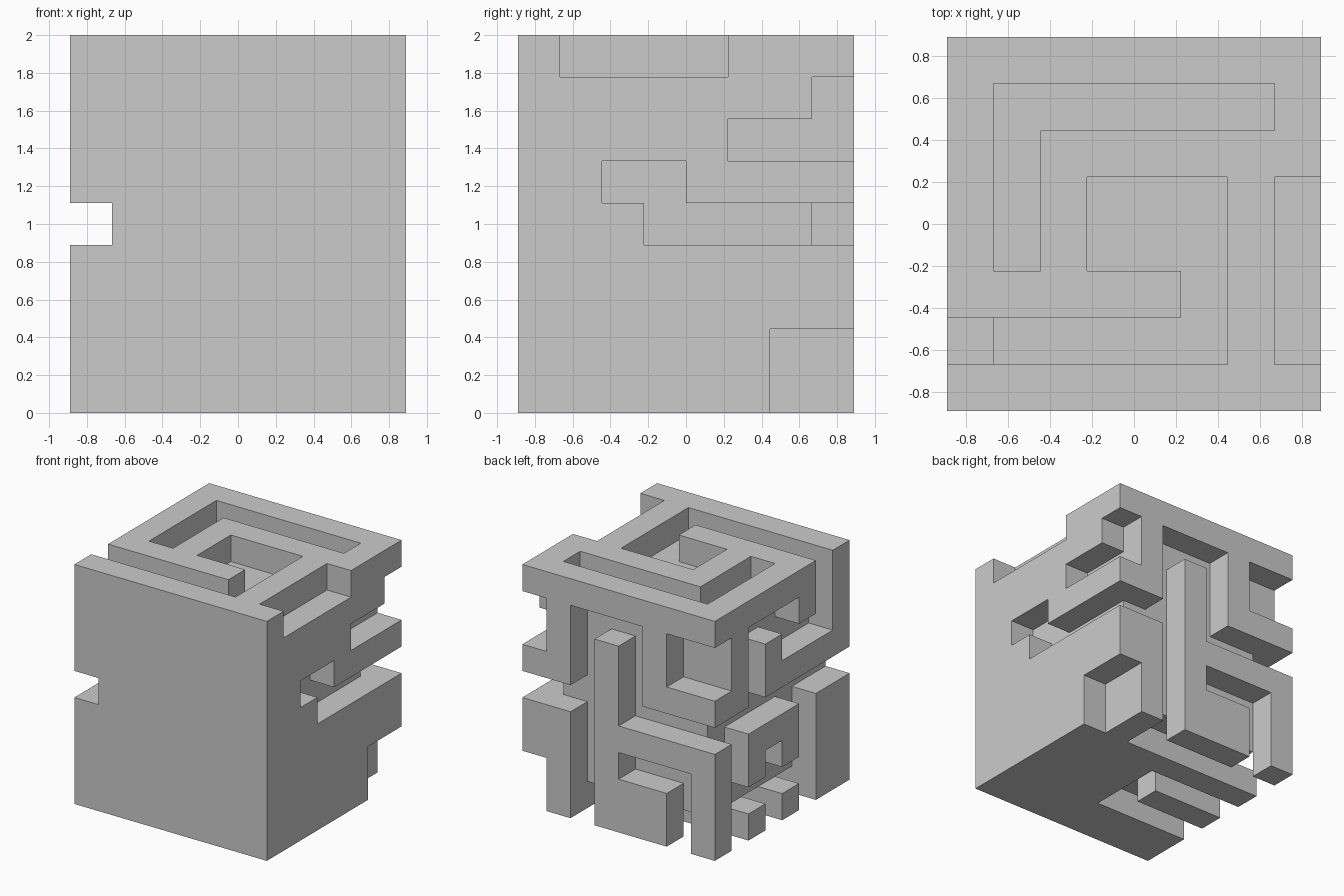
import bpy, bmesh
from mathutils import Vector

if "Cube" in bpy.data.objects:
    bpy.data.objects.remove(bpy.data.objects["Cube"])

U = 2 / 9                       # one maze cell
NX, NY, NZ = 8, 8, 9

# maze channels per face, each (first cell, end cell) pairs on the two face axes
top = [(1, 7, 6, 7), (1, 2, 3, 7), (0, 6, 1, 2), (5, 6, 1, 5), (3, 6, 3, 5), (7, 8, 1, 5)]        # x, y
bottom = [(0, 4, 2, 3), (3, 4, 2, 5), (0, 4, 4, 5), (0, 6, 6, 7)]                                # x, y
right = [(5, 8, 6, 7), (7, 8, 6, 8), (2, 4, 5, 6), (3, 8, 4, 5), (6, 8, 0, 2)]                   # y, z
left = [(0, 8, 4, 5), (1, 4, 6, 7), (1, 2, 6, 9), (3, 4, 6, 8), (3, 6, 7, 8), (5, 6, 4, 8),
        (2, 3, 0, 4), (2, 7, 1, 2), (6, 7, 0, 4), (4, 5, 0, 3)]                                  # y, z
back = [(5, 6, 0, 8), (3, 6, 7, 8), (3, 4, 4, 8), (0, 4, 4, 5), (5, 8, 4, 5), (0, 2, 6, 8),
        (1, 4, 2, 3), (1, 2, 0, 3)]                                                              # x, z

solid = {(x, y, z) for x in range(NX) for y in range(NY) for z in range(NZ)}


def carve(channels, place):
    for a0, a1, b0, b1 in channels:
        for a in range(a0, a1):
            for b in range(b0, b1):
                solid.discard(place(a, b))


carve(top, lambda x, y: (x, y, NZ - 1))
carve(bottom, lambda x, y: (x, y, 0))
carve(right, lambda y, z: (NX - 1, y, z))
carve(left, lambda y, z: (0, y, z))
carve(back, lambda x, z: (x, NY - 1, z))

# skin the remaining cells: one quad wherever solid meets air
bm = bmesh.new()
verts = {}


def vert(p):
    if p not in verts:
        verts[p] = bm.verts.new(((p[0] - NX / 2) * U, (p[1] - NY / 2) * U, p[2] * U))
    return verts[p]


for cell in sorted(solid):
    for axis in range(3):
        for side in (0, 1):
            n = list(cell)
            n[axis] += 2 * side - 1
            if tuple(n) in solid:
                continue
            quad = []
            for du, dv in ((0, 0), (1, 0), (1, 1), (0, 1)):
                c = list(cell)
                c[axis] += side
                c[(axis + 1) % 3] += du
                c[(axis + 2) % 3] += dv
                quad.append(vert(tuple(c)))
            bm.faces.new(quad if side else quad[::-1])

# merge coplanar quads into clean flat faces
bmesh.ops.dissolve_limit(bm, angle_limit=0.01, verts=bm.verts[:], edges=bm.edges[:])
mesh = bpy.data.meshes.new("maze_block")
bm.to_mesh(mesh)
bm.free()
bpy.context.collection.objects.link(bpy.data.objects.new("maze_block", mesh))
